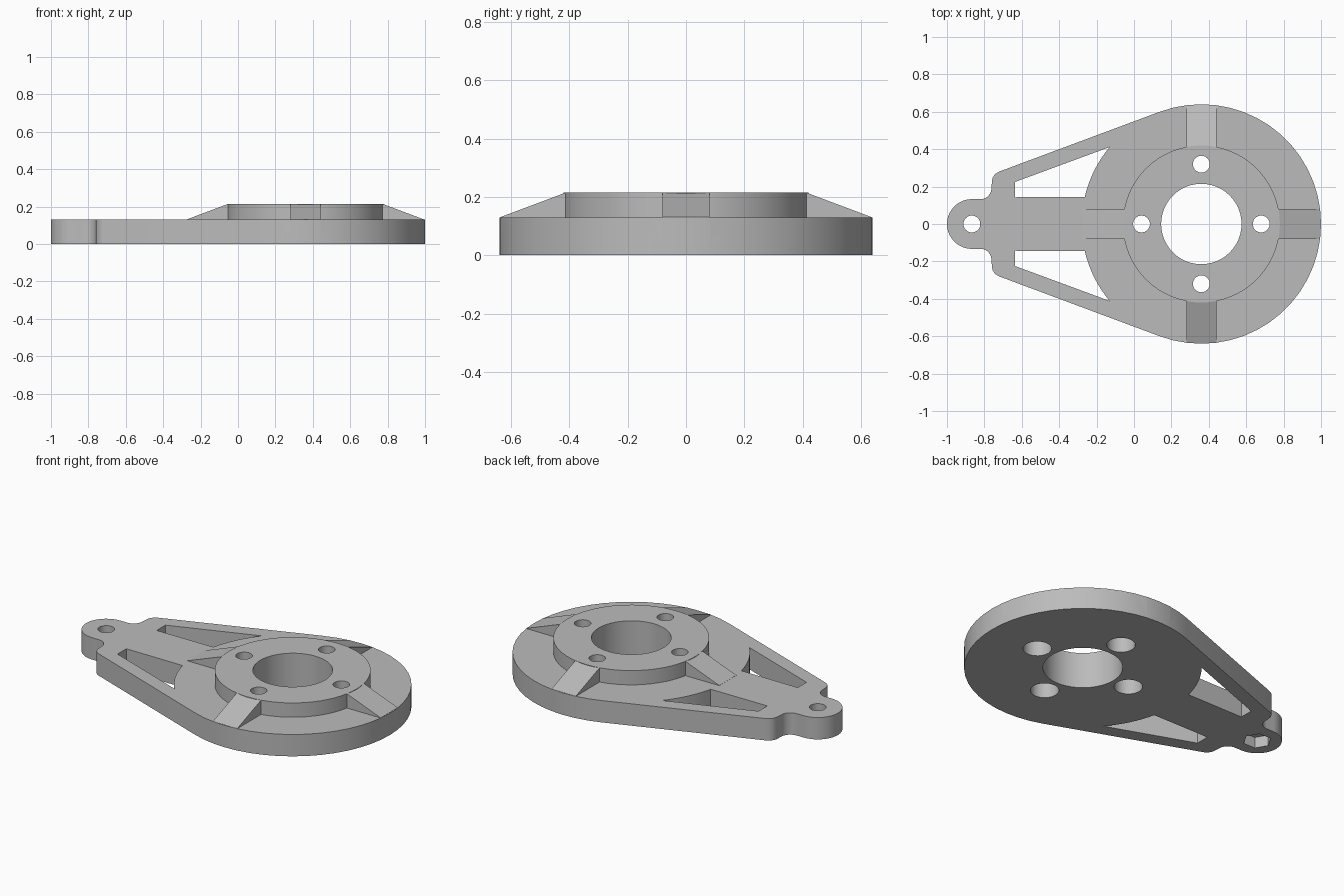
import bpy
import bmesh
from math import sin, cos, pi, radians
from mathutils import Matrix, Vector

cube = bpy.data.objects.get("Cube")
if cube:
    bpy.data.objects.remove(cube, do_unlink=True)

HUB_X, HUB_R = 0.36, 0.64       # main disc
EAR_X, EAR_R = -0.867, 0.133    # mounting ear
PLATE_Z, TOP_Z = 0.13, 0.215
BOSS_R, BOLT_R = 0.42, 0.32

grey = bpy.data.materials.new("plain_grey")
grey.use_nodes = True
colour = (0.5, 0.5, 0.5, 1)
grey.diffuse_color = colour
grey.node_tree.nodes["Principled BSDF"].inputs["Base Color"].default_value = colour


def arc(cx, cy, r, start, end, steps):
    angles = [radians(start + (end - start) * i / steps) for i in range(steps + 1)]
    return [(cx + r * cos(a), cy + r * sin(a)) for a in angles]


def prism(name, points, z0, z1):
    """Solid made by extruding a flat outline upwards."""
    bm = bmesh.new()
    face = bm.faces.new([bm.verts.new((x, y, z0)) for x, y in points])
    new = bmesh.ops.extrude_face_region(bm, geom=[face])["geom"]
    verts = [v for v in new if isinstance(v, bmesh.types.BMVert)]
    bmesh.ops.translate(bm, verts=verts, vec=(0, 0, z1 - z0))
    bmesh.ops.recalc_face_normals(bm, faces=bm.faces)
    mesh = bpy.data.meshes.new(name)
    bm.to_mesh(mesh)
    bm.free()
    mesh.materials.append(grey)
    obj = bpy.data.objects.new(name, mesh)
    bpy.context.collection.objects.link(obj)
    return obj


def cylinder(name, x, y, r, z0, z1, sides=32):
    return prism(name, arc(x, y, r, 0, 360, sides)[:-1], z0, z1)


def combine(target, tool, operation):
    """Apply a boolean and throw the tool away."""
    bpy.context.view_layer.objects.active = target
    mod = target.modifiers.new(operation, 'BOOLEAN')
    mod.operation, mod.solver, mod.object = operation, 'EXACT', tool
    bpy.ops.object.modifier_apply(modifier=mod.name)
    bpy.data.objects.remove(tool, do_unlink=True)


# Base plate: half outline from the disc to the ear, mirrored in y
half = arc(HUB_X, 0, HUB_R, 0, 110.5, 16)
half += arc(-0.70, 0.224, 0.06, 110.5, 180, 6)
half += arc(-0.82, 0.191, 0.058, 0, -90, 6)
half += arc(EAR_X, 0, EAR_R, 90, 180, 10)
outline = half + [(x, -y) for x, y in reversed(half[1:-1])]
bracket = prism("motor_mount_bracket", outline, 0, PLATE_Z)

# Raised boss
combine(bracket, cylinder("boss", HUB_X, 0, BOSS_R, 0.05, TOP_Z, 64), 'UNION')

# Four sloping ribs around the boss
for i in range(4):
    side = [(0.36, 0.05), (0.635, 0.05), (0.635, 0.131), (0.412, 0.2148), (0.36, 0.2)]
    rib = prism("rib", side, -0.08, 0.08)
    turn = Matrix.Rotation(i * pi / 2, 4, 'Z') @ Matrix.Rotation(pi / 2, 4, 'X')
    rib.data.transform(Matrix.Translation(Vector((HUB_X, 0, 0))) @ turn)
    combine(bracket, rib, 'UNION')

# Central bore
combine(bracket, cylinder("bore", HUB_X, 0, 0.215, -0.1, 0.4, 48), 'DIFFERENCE')

# Bolt holes, counterbored from below
for i in range(4):
    x, y = HUB_X + BOLT_R * cos(i * pi / 2), BOLT_R * sin(i * pi / 2)
    combine(bracket, cylinder("bolt_hole", x, y, 0.045, -0.1, 0.4), 'DIFFERENCE')
    combine(bracket, cylinder("counterbore", x, y, 0.077, -0.1, 0.12), 'DIFFERENCE')

# Ear hole with a hexagonal nut pocket below
combine(bracket, cylinder("ear_hole", EAR_X, 0, 0.045, -0.1, 0.4), 'DIFFERENCE')
combine(bracket, cylinder("nut_pocket", EAR_X, 0, 0.077, -0.1, 0.065, 6), 'DIFFERENCE')

# Windows between the central web and the outer arms
for s in (1, -1):
    window = arc(HUB_X, 0, HUB_R, 140, 167, 8) + [(-0.635, 0.143), (-0.635, 0.225)]
    window = [(x, s * y) for x, y in window]
    combine(bracket, prism("window", window, -0.1, 0.4), 'DIFFERENCE')

# Smooth curved walls, sharp rims
bpy.ops.object.select_all(action='DESELECT')
bracket.select_set(True)
bpy.context.view_layer.objects.active = bracket
bpy.ops.object.shade_smooth_by_angle(angle=radians(25))
